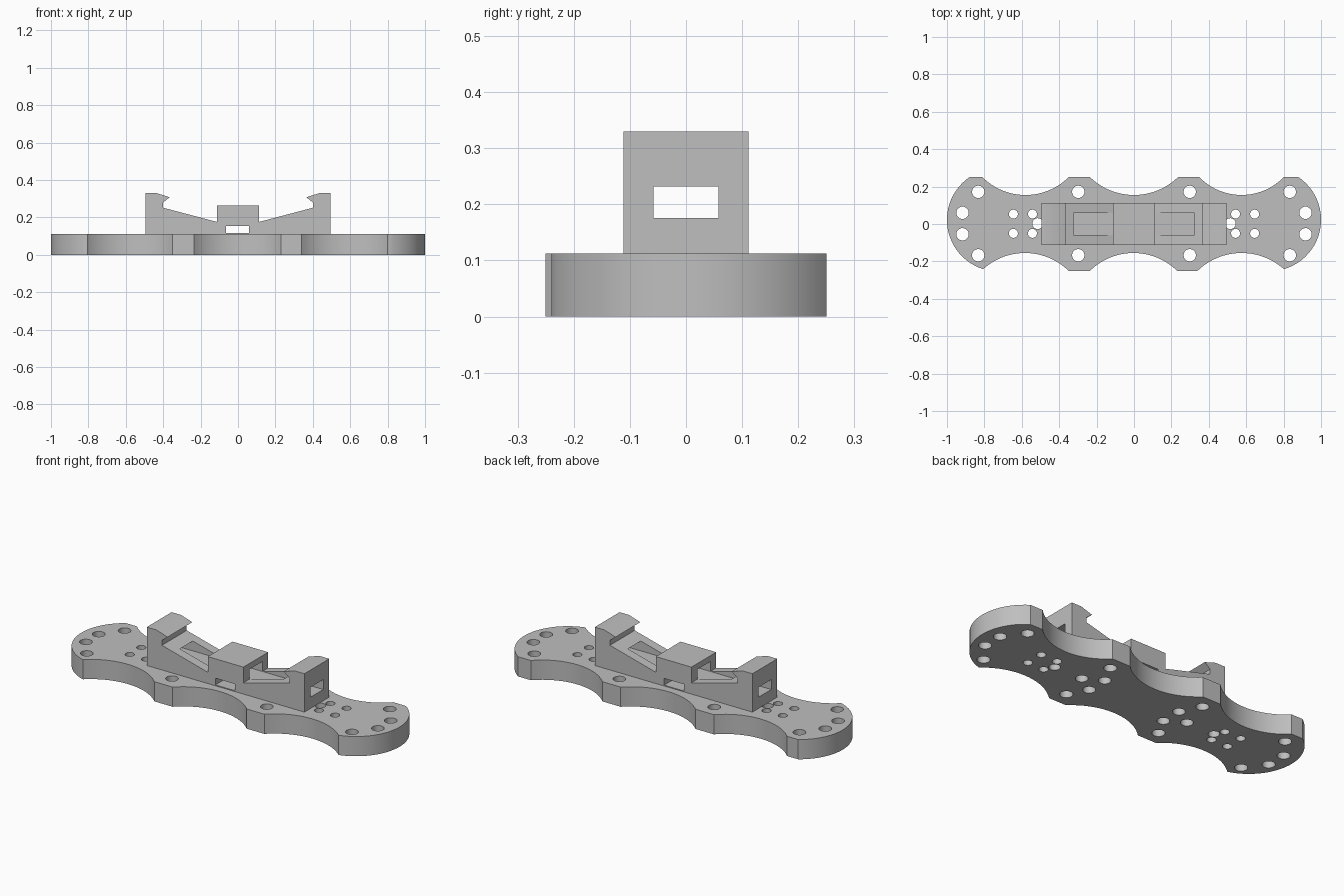
import bpy, bmesh, math
from mathutils import Vector, Matrix

cube = bpy.data.objects.get("Cube")
if cube:
    bpy.data.objects.remove(cube, do_unlink=True)

grey = bpy.data.materials.new("plain_grey")
grey.use_nodes = True
COLOUR = (0.52, 0.52, 0.52, 1)
grey.diffuse_color = COLOUR
grey.node_tree.nodes["Principled BSDF"].inputs["Base Color"].default_value = COLOUR


def new_object(name, bm):
    bmesh.ops.recalc_face_normals(bm, faces=bm.faces)
    mesh = bpy.data.meshes.new(name)
    bm.to_mesh(mesh)
    bm.free()
    mesh.materials.append(grey)
    obj = bpy.data.objects.new(name, mesh)
    bpy.context.collection.objects.link(obj)
    return obj


def prism(name, points, direction):
    bm = bmesh.new()
    face = bm.faces.new([bm.verts.new(p) for p in points])
    ext = bmesh.ops.extrude_face_region(bm, geom=[face])
    verts = [v for v in ext["geom"] if isinstance(v, bmesh.types.BMVert)]
    bmesh.ops.translate(bm, verts=verts, vec=direction)
    return new_object(name, bm)


def arc(a, m, b, steps=24):
    """Points on the circle through a, m and b, going from a to b."""
    a, m, b = Vector(a), Vector(m), Vector(b)
    u, v = m - a, b - a
    d = 2 * (u.x * v.y - u.y * v.x)
    c = a + Vector((v.y * u.length_squared - u.y * v.length_squared,
                    u.x * v.length_squared - v.x * u.length_squared)) / d
    r = (a - c).length
    start = math.atan2(a.y - c.y, a.x - c.x)
    end = math.atan2(b.y - c.y, b.x - c.x)
    turn = (end - start) % math.tau
    if d < 0:
        turn -= math.tau
    return [(c.x + r * math.cos(start + turn * i / steps),
             c.y + r * math.sin(start + turn * i / steps)) for i in range(steps + 1)]


def cut(obj, bm):
    """Subtract the cutter shapes from the object and drop the cutter."""
    cutter = new_object("cutter", bm)
    cutter.hide_render = True
    mod = obj.modifiers.new("cut", "BOOLEAN")
    mod.operation = "DIFFERENCE"
    mod.solver = "EXACT"
    mod.object = cutter
    bpy.context.view_layer.objects.active = obj
    bpy.ops.object.modifier_apply(modifier=mod.name)
    bpy.data.objects.remove(cutter, do_unlink=True)


def add_box(bm, size, centre):
    bmesh.ops.create_cube(bm, size=1, matrix=Matrix.Translation(centre) @ Matrix.Diagonal((*size, 1)))


# Scalloped base plate: rounded ends joined by concave bays
outline = arc((-0.88, 0.25), (-1, 0.01), (-0.81, -0.24))
outline += arc((-0.805, -0.24), (-0.58, -0.155), (-0.35, -0.25))
outline += arc((-0.235, -0.25), (0, -0.155), (0.23, -0.25))
outline += arc((0.34, -0.25), (0.57, -0.155), (0.8, -0.24))
outline += arc((0.805, -0.24), (1, 0.01), (0.88, 0.25))
outline += arc((0.8, 0.25), (0.575, 0.155), (0.35, 0.25))
outline += arc((0.235, 0.25), (0, 0.155), (-0.235, 0.25))
outline += arc((-0.35, 0.25), (-0.575, 0.155), (-0.81, 0.25))
base_plate = prism("base_plate", [(x, y, 0) for x, y in outline], (0, 0, 0.112))

# Mounting holes, mirrored left and right
holes = {
    0.033: [(0.833, 0.172), (0.917, 0.06), (0.917, -0.055), (0.833, -0.167),
            (0.298, 0.172), (0.298, -0.167)],
    0.024: [(0.645, 0.053), (0.543, 0.053), (0.645, -0.05), (0.543, -0.05)],
    0.029: [(0.515, 0.002)],
    0.032: [(0.24, 0.06), (0.34, 0.002), (0.24, -0.06)],
}
bm = bmesh.new()
for radius, centres in holes.items():
    for x, y in centres:
        for side in (-1, 1):
            bmesh.ops.create_cone(bm, cap_ends=True, segments=32, radius1=radius, radius2=radius,
                                  depth=0.4, matrix=Matrix.Translation((side * x, y, 0.05)))
cut(base_plate, bm)

# Clip bracket: hooked ends, ramps and a middle block
half = [(0.495, 0.112), (0.495, 0.33), (0.435, 0.33), (0.365, 0.308), (0.4, 0.28),
        (0.4, 0.252), (0.112, 0.176), (0.112, 0.265)]
profile = half + [(-x, z) for x, z in reversed(half)]
bracket = prism("clip_bracket", [(x, -0.111, z) for x, z in profile], (0, 0.222, 0))

# Lengthwise strap channel and cross slot
bm = bmesh.new()
add_box(bm, (1.4, 0.116, 0.056), (0, 0, 0.204))
add_box(bm, (0.124, 0.5, 0.038), (-0.002, 0, 0.136))
cut(bracket, bm)

for obj in (base_plate, bracket):
    bpy.ops.object.select_all(action="DESELECT")
    obj.select_set(True)
    bpy.context.view_layer.objects.active = obj
    bpy.ops.object.shade_smooth_by_angle(angle=math.radians(30))
